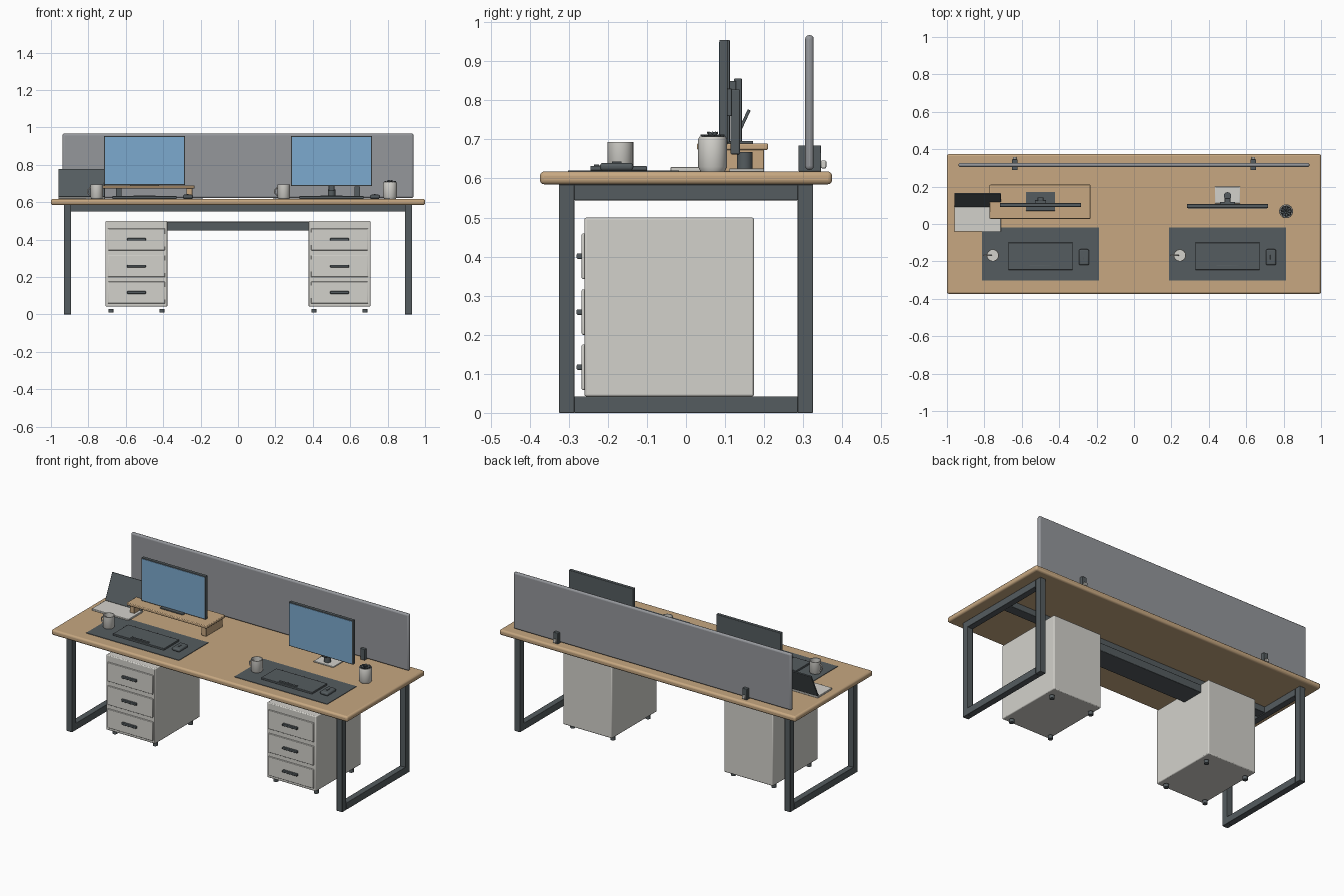
import bpy, bmesh, math
from mathutils import Matrix, Vector

if "Cube" in bpy.data.objects:
    bpy.data.objects.remove(bpy.data.objects["Cube"])

def mat(name, c):
    m = bpy.data.materials.new(name)
    m.diffuse_color = (*c, 1)
    m.use_nodes = True
    m.node_tree.nodes["Principled BSDF"].inputs["Base Color"].default_value = m.diffuse_color
    return m

WOOD = mat("wood", (0.57, 0.39, 0.22))
SLATE = mat("slate metal", (0.09, 0.107, 0.115))
LIGHT = mat("warm light grey", (0.65, 0.64, 0.60))
PANEL = mat("panel grey", (0.30, 0.31, 0.33))
BLUE = mat("display blue", (0.20, 0.40, 0.62))
BLACK = mat("near black", (0.025, 0.028, 0.03))

def finish(bm, name, m, bevel=0.0, seg=2):
    bmesh.ops.recalc_face_normals(bm, faces=bm.faces)
    me = bpy.data.meshes.new(name)
    bm.to_mesh(me)
    bm.free()
    ob = bpy.data.objects.new(name, me)
    bpy.context.collection.objects.link(ob)
    me.materials.append(m)
    if bevel:
        b = ob.modifiers.new("bevel", 'BEVEL')
        b.width, b.segments = bevel, seg
    bpy.ops.object.select_all(action='DESELECT')
    ob.select_set(True)
    bpy.context.view_layer.objects.active = ob
    bpy.ops.object.shade_smooth_by_angle(angle=math.radians(35))
    return ob

def box(name, x, y, z, m, bevel=0.0, seg=2):
    """Box from (min, max) pairs."""
    bm = bmesh.new()
    c = Vector([(a + b) / 2 for a, b in (x, y, z)])
    s = [b - a for a, b in (x, y, z)]
    bmesh.ops.create_cube(bm, size=1, matrix=Matrix.Translation(c) @ Matrix.Diagonal((*s, 1)))
    return finish(bm, name, m, bevel, seg)

def lathe(name, x, y, prof, m, n=32):
    """Revolve (radius, z) points around a vertical axis."""
    bm = bmesh.new()
    vs = [bm.verts.new((r, 0, z)) for r, z in prof]
    es = [bm.edges.new(p) for p in zip(vs, vs[1:])]
    bmesh.ops.spin(bm, geom=vs + es, cent=(0, 0, 0), axis=(0, 0, 1), angle=2 * math.pi,
                   steps=n, use_duplicate=False)
    bmesh.ops.remove_doubles(bm, verts=bm.verts, dist=1e-5)
    bmesh.ops.translate(bm, verts=bm.verts, vec=(x, y, 0))
    return finish(bm, name, m)

def cyl(name, x, y, z0, z1, r, m, n=20):
    return lathe(name, x, y, [(0, z0), (r, z0), (r, z1), (0, z1)], m, n)

T = 0.618  # desk surface height

# desk top, cross beam and cable tray
box("desk_top", (-1, 1), (-0.374, 0.374), (0.585, T), WOOD, 0.011, 3)
box("cross_beam", (-0.895, 0.895), (-0.03, 0.03), (0.549, 0.587), SLATE, 0.002)
box("cable_tray", (-0.4, 0.4), (-0.03, 0.11), (0.448, 0.496), SLATE, 0.003)

for s, side in ((-1, "left"), (1, "right")):
    # rectangular leg frame
    lx = (s * 0.912 - 0.019, s * 0.912 + 0.019)
    for t, end in ((-1, "front"), (1, "back")):
        box(f"{side}_{end}_leg", lx, (t * 0.305 - 0.02, t * 0.305 + 0.02), (0, 0.585), SLATE, 0.002)
    box(f"{side}_leg_foot_bar", lx, (-0.286, 0.286), (0, 0.042), SLATE, 0.002)
    box(f"{side}_leg_top_bar", lx, (-0.286, 0.286), (0.544, 0.585), SLATE, 0.002)

    # drawer cabinet
    cx = s * 0.543
    box(f"{side}_cabinet", (cx - 0.165, cx + 0.165), (-0.26, 0.174), (0.042, 0.5), LIGHT, 0.005)
    for i, z in enumerate((0.117, 0.258, 0.401)):
        box(f"{side}_drawer_{i}", (cx - 0.153, cx + 0.153), (-0.267, -0.255), (z - 0.058, z + 0.058), LIGHT, 0.003)
        box(f"{side}_drawer_handle_{i}", (cx - 0.05, cx + 0.05), (-0.28, -0.265), (z - 0.007, z + 0.007), SLATE, 0.003)
    for fx in (-0.136, 0.136):
        for fy in (-0.215, 0.122):
            cyl(f"{side}_cabinet_foot", cx + fx, fy, 0.01, 0.03, 0.014, SLATE)

    # screen clamp with knob
    kx = s * 0.638
    box(f"{side}_clamp", (kx - 0.015, kx + 0.015), (0.288, 0.346), (T, 0.685), SLATE, 0.002)
    box(f"{side}_clamp_knob", (kx - 0.01, kx + 0.01), (0.345, 0.359), (0.626, 0.646), LIGHT, 0.003)

    # work mat, keyboard, mouse
    mx = s * 0.5
    box(f"{side}_mat", (mx - 0.313, mx + 0.313), (-0.302, -0.018), (T - 0.001, 0.621), SLATE)
    kc = mx
    box(f"{side}_keyboard", (kc - 0.172, kc + 0.172), (-0.245, -0.1), (0.62, 0.632), SLATE, 0.002)
    box(f"{side}_space_bar", (kc - 0.06, kc + 0.06), (-0.236, -0.222), (0.63, 0.636), SLATE, 0.002)
    ms = mx + 0.232
    box(f"{side}_mouse", (ms - 0.027, ms + 0.027), (-0.22, -0.135), (0.62, 0.64), SLATE, 0.008, 3)
    box(f"{side}_mouse_wheel", (ms - 0.004, ms + 0.004), (-0.19, -0.165), (0.638, 0.643), SLATE, 0.001)

    # mug with side handle
    ux, uy = mx - 0.255, -0.168
    lathe(f"{side}_mug", ux, uy, [(0, 0.62), (0.029, 0.62), (0.033, 0.626), (0.033, 0.694),
                                  (0.029, 0.694), (0.029, 0.632), (0, 0.632)], LIGHT)
    bpy.ops.mesh.primitive_torus_add(major_radius=0.02, minor_radius=0.004, major_segments=24,
                                     minor_segments=8, location=(ux - 0.029, uy, 0.657),
                                     rotation=(math.pi / 2, 0, 0))
    h = bpy.context.object
    h.name = f"{side}_mug_handle"
    h.data.materials.append(LIGHT)
    bpy.ops.object.shade_smooth_by_angle()

    # monitor
    y0 = 0.086 if s > 0 else 0.092
    zb = 0.686 if s > 0 else 0.692
    box(f"{side}_monitor", (mx - 0.217, mx + 0.217), (y0, y0 + 0.02), (zb, 0.955), SLATE, 0.002)
    box(f"{side}_display", (mx - 0.211, mx + 0.211), (y0 - 0.002, y0 + 0.001), (zb + 0.006, 0.949), BLUE)

# privacy screen
box("privacy_screen", (-0.938, 0.938), (0.305, 0.327), (0.622, 0.967), PANEL, 0.01, 3)

# right monitor stand
box("right_stand_base", (0.433, 0.567), (0.11, 0.2), (T, 0.625), LIGHT, 0.002)
cyl("right_stand_post", 0.5, 0.15, 0.62, 0.668, 0.02, SLATE, 24)
box("right_stand_neck", (0.484, 0.516), (0.114, 0.138), (0.662, 0.828), SLATE, 0.003)
box("right_stand_mount", (0.46, 0.54), (0.1, 0.118), (0.76, 0.83), SLATE, 0.002)

# monitor riser and left monitor stand
box("riser_top", (-0.772, -0.232), (0.028, 0.21), (0.673, 0.69), WOOD, 0.004)
for rx in (-0.745, -0.26):
    box("riser_leg", (rx - 0.016, rx + 0.016), (0.042, 0.2), (T, 0.675), WOOD, 0.002)
box("left_stand_base", (-0.578, -0.422), (0.07, 0.172), (0.689, 0.696), SLATE, 0.002)
box("left_stand_neck", (-0.515, -0.485), (0.123, 0.143), (0.693, 0.856), SLATE, 0.002)
box("left_stand_mount", (-0.53, -0.47), (0.108, 0.128), (0.78, 0.85), SLATE, 0.002)

# laptop: light base, dark lid leaning back
box("laptop_base", (-0.96, -0.712), (-0.04, 0.1), (T, 0.629), LIGHT, 0.002)
lid = box("laptop_lid", (-0.124, 0.124), (-0.004, 0.004), (0, 0.163), SLATE, 0.002)
lid.location = (-0.836, 0.093, 0.628)
lid.rotation_euler = (-math.radians(25), 0, 0)

# plant pot with radial dark leaves
px, py = 0.813, 0.068
lathe("plant_pot", px, py, [(0, T), (0.031, T), (0.037, 0.63), (0.037, 0.7), (0.034, 0.707),
                            (0.03, 0.707), (0.03, 0.697), (0, 0.697)], LIGHT)
for ring, n, tilt, ln in ((0, 9, 70, 0.017), (1, 5, 35, 0.012)):
    for i in range(n):
        bm = bmesh.new()
        M = (Matrix.Translation((px, py, 0.7)) @ Matrix.Rotation(2 * math.pi * (i + ring / 2) / n, 4, 'Z')
             @ Matrix.Rotation(math.radians(tilt), 4, 'Y') @ Matrix.Translation((0, 0, ln))
             @ Matrix.Diagonal((0.004, 0.007, ln, 1)))
        bmesh.ops.create_uvsphere(bm, u_segments=10, v_segments=8, radius=1, matrix=M)
        finish(bm, "plant_leaf", SLATE)
cyl("plant_soil", px, py, 0.69, 0.699, 0.031, BLACK)
